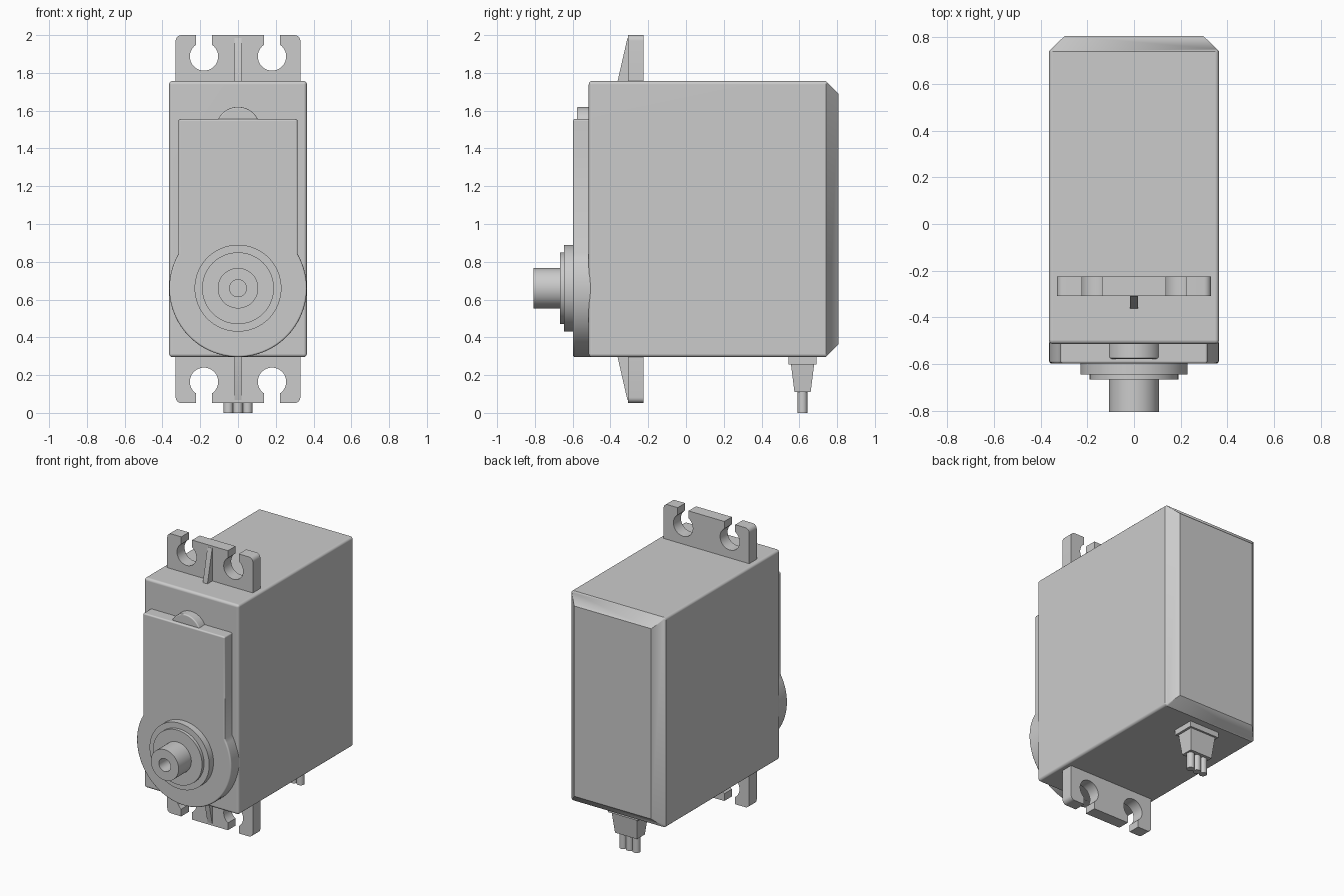
import bpy, bmesh
from math import sin, cos, pi, radians, acos, asin

if "Cube" in bpy.data.objects:
    bpy.data.objects.remove(bpy.data.objects["Cube"], do_unlink=True)

GREY = (0.6, 0.6, 0.6, 1)
mat = bpy.data.materials.new("plain grey")
mat.use_nodes = True
mat.diffuse_color = GREY
mat.node_tree.nodes["Principled BSDF"].inputs["Base Color"].default_value = GREY


def finish(name, bm, bevel=0):
    """Turn a bmesh into a shaded object, with optional rounded edges."""
    bmesh.ops.recalc_face_normals(bm, faces=bm.faces)
    mesh = bpy.data.meshes.new(name)
    bm.to_mesh(mesh)
    bm.free()
    mesh.materials.append(mat)
    ob = bpy.data.objects.new(name, mesh)
    bpy.context.collection.objects.link(ob)
    bpy.ops.object.select_all(action='DESELECT')
    ob.select_set(True)
    bpy.context.view_layer.objects.active = ob
    bpy.ops.object.shade_smooth_by_angle(angle=radians(35))
    if bevel:
        mod = ob.modifiers.new("rounded edges", 'BEVEL')
        mod.width, mod.segments = bevel, 3
        mod.limit_method, mod.angle_limit = 'ANGLE', radians(50)
        mod.harden_normals = True
    return ob


def arc(cx, cz, r, start, end, n):
    return [(cx + r * cos(start + (end - start) * i / n),
             cz + r * sin(start + (end - start) * i / n)) for i in range(n + 1)]


def prism(name, pts, a, b, axis='y', bevel=0):
    """Extrude a closed outline from a to b along an axis."""
    bm = bmesh.new()
    place = (lambda p, t: (p[0], t, p[1])) if axis == 'y' else (lambda p, t: (t, p[0], p[1]))
    front, back = [[bm.verts.new(place(p, t)) for p in pts] for t in (a, b)]
    bm.faces.new(front)
    bm.faces.new(back)
    for i in range(len(pts)):
        bm.faces.new((front[i - 1], front[i], back[i], back[i - 1]))
    return finish(name, bm, bevel)


def lathe(name, profile, z, n=64):
    """Turn a (radius, y) profile about a horizontal axis at height z."""
    bm = bmesh.new()
    rings = [[bm.verts.new((r * cos(2 * pi * i / n), y, z + r * sin(2 * pi * i / n)))
              for i in range(n)] for r, y in profile]
    for p, q in zip(rings, rings[1:]):
        for i in range(n):
            bm.faces.new((p[i - 1], p[i], q[i], q[i - 1]))
    bmesh.ops.remove_doubles(bm, verts=bm.verts, dist=1e-5)
    return finish(name, bm)


def taper(name, y, z0, z1, bottom, top):
    """Box with different half sizes (x, y) at its bottom and top."""
    bm = bmesh.new()
    bmesh.ops.create_cube(bm, size=2)
    for v in bm.verts:
        hx, hy = top if v.co.z > 0 else bottom
        v.co = (v.co.x * hx, y + v.co.y * hy, z1 if v.co.z > 0 else z0)
    return finish(name, bm)


# Case: box with rounded long and front edges and a chamfered back
HX, Z0, Z1, FRONT, BACK, END = 0.365, 0.295, 1.757, -0.515, 0.74, 0.807
MID = (Z0 + Z1) / 2
bm = bmesh.new()
bmesh.ops.create_cube(bm, size=2)
for v in bm.verts:
    v.co = (v.co.x * HX, BACK if v.co.y > 0 else FRONT, MID + v.co.z * (Z1 - Z0) / 2)
rear = max(bm.faces, key=lambda f: f.calc_center_median().y)
cap = bmesh.ops.extrude_discrete_faces(bm, faces=[rear])["faces"][0]
for v in cap.verts:
    v.co.x -= 0.068 * (1 if v.co.x > 0 else -1)
    v.co.z -= 0.068 * (1 if v.co.z > MID else -1)
    v.co.y = END
bmesh.ops.remove_doubles(bm, verts=bm.verts, dist=1e-5)
rounded = [e for e in bm.edges if min(v.co.y for v in e.verts) < 0]
bmesh.ops.bevel(bm, geom=rounded, offset=0.018, segments=3, profile=0.5, affect='EDGES')
case = finish("case", bm)
case.modifiers.new("flat panels", 'WEIGHTED_NORMAL').keep_sharp = True

# Gear cover: plate that ends in a round lower part
AXIS = 0.66
R, PW = 0.364, 0.315
join = acos(PW / R)
cover = [(PW, 1.555), (-PW, 1.555)] + arc(0, AXIS, R, pi - join, 2 * pi + join, 56)
prism("gear_cover", cover, -0.598, -0.5, bevel=0.01)
prism("cover_tab", arc(0, 1.503, 0.117, 0, pi, 32), -0.578, -0.5, bevel=0.008)

# Bearing collar and hollow output shaft
lathe("bearing_collar", [(0, -0.58), (0.23, -0.58), (0.23, -0.645), (0.19, -0.645),
                         (0.19, -0.667), (0, -0.667)], AXIS)
lathe("output_shaft", [(0, -0.65), (0.107, -0.65), (0.107, -0.807), (0.045, -0.807),
                       (0.045, -0.7), (0, -0.7)], AXIS)

# Mounting ears with open screw holes, and their ribs
TOP, HOLE_X, HOLE_Z, HOLE_R, SLOT = 2.0, 0.18, 1.887, 0.075, 0.042
gap = acos(SLOT / HOLE_R)
half = [(HOLE_X - SLOT, TOP)]
half += arc(HOLE_X, HOLE_Z, HOLE_R, pi - gap, 2 * pi + gap, 28)
half += [(HOLE_X + SLOT, TOP)]
half += arc(0.3, TOP - 0.03, 0.03, pi / 2, 0, 6)
half += [(0.33, Z1 - 0.03)]
ear = half + [(-x, z) for x, z in reversed(half)]
rib = [(-0.362, Z1 - 0.02), (-0.362, Z1), (-0.31, 1.985), (-0.29, 1.985), (-0.29, Z1 - 0.02)]
for side in ("upper", "lower"):
    flip = (lambda z: z) if side == "upper" else (lambda z: 2 * MID - z)
    prism(side + "_ear", [(x, flip(z)) for x, z in ear], -0.308, -0.225)
    prism(side + "_rib", [(y, flip(z)) for y, z in rib], -0.018, 0.018, axis='x')

# Cable grommet and three wires
CABLE_Y = 0.617
taper("grommet_flange", CABLE_Y, 0.257, 0.31, (0.115, 0.075), (0.115, 0.075))
taper("grommet", CABLE_Y, 0.11, 0.27, (0.085, 0.043), (0.1, 0.063))
for name, x in (("right_wire", -0.051), ("middle_wire", 0), ("left_wire", 0.051)):
    prism(name, arc(x, 0, 0.0255, 0, 2 * pi * 23 / 24, 23), 0, 0.13)
    wire = bpy.context.object
    for v in wire.data.vertices:
        px, py, pz = v.co
        v.co = (px, CABLE_Y - pz, py)
